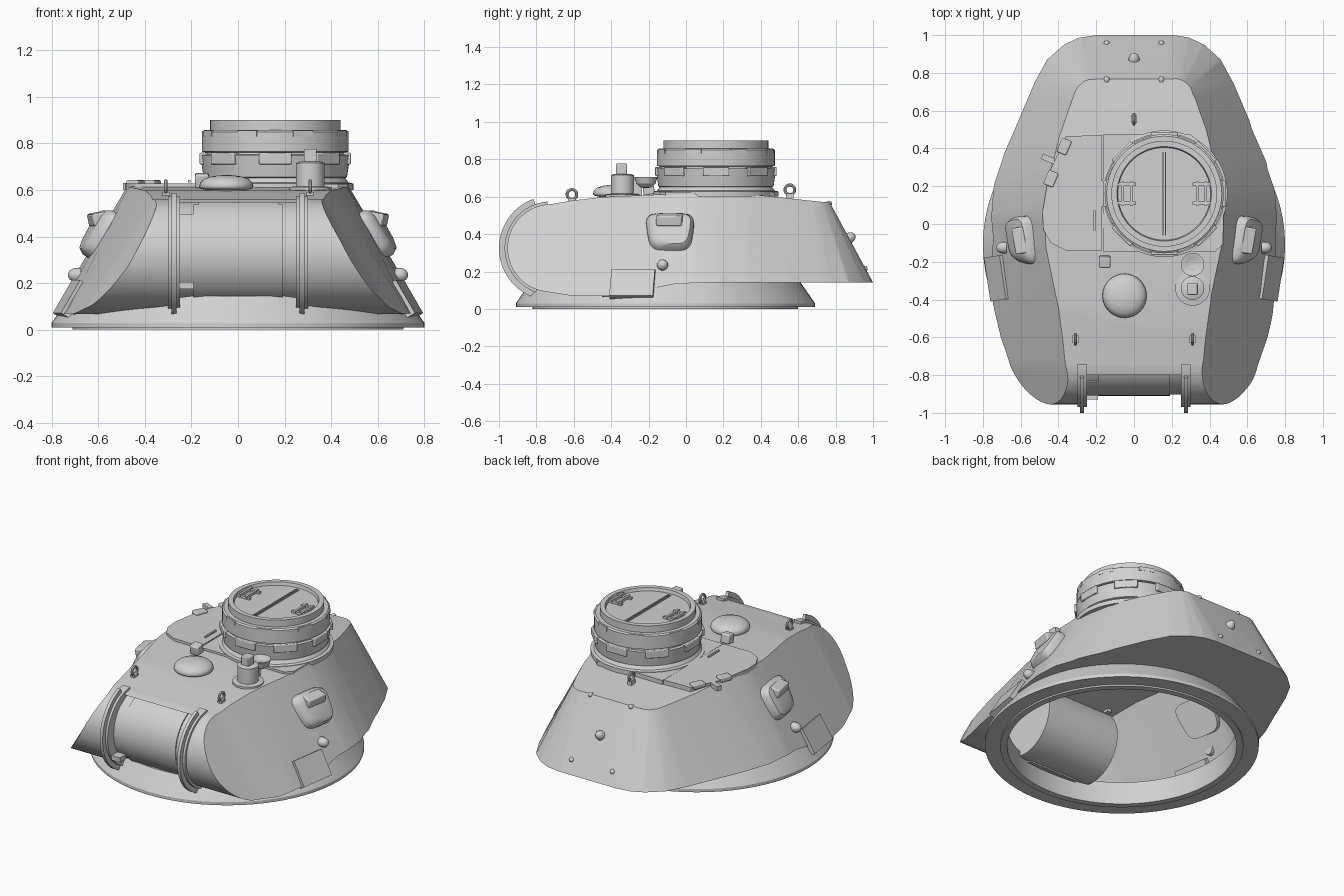
import bpy, bmesh, math
from mathutils import Vector, Matrix, Euler

if "Cube" in bpy.data.objects:
    bpy.data.objects.remove(bpy.data.objects["Cube"])

grey = bpy.data.materials.new("armour_grey")
grey.diffuse_color = (0.64, 0.64, 0.64, 1)
grey.use_nodes = True
grey.node_tree.nodes["Principled BSDF"].inputs["Base Color"].default_value = grey.diffuse_color


def obj(name, verts, faces, angle=30):
    me = bpy.data.meshes.new(name)
    me.from_pydata([tuple(v) for v in verts], [], faces)
    bm = bmesh.new()
    bm.from_mesh(me)
    bmesh.ops.remove_doubles(bm, verts=bm.verts, dist=1e-5)
    bmesh.ops.recalc_face_normals(bm, faces=bm.faces)
    bm.to_mesh(me)
    bm.free()
    me.materials.append(grey)
    o = bpy.data.objects.new(name, me)
    bpy.context.collection.objects.link(o)
    smooth(o, angle)
    return o


def smooth(o, angle=30):
    bpy.ops.object.select_all(action='DESELECT')
    o.select_set(True)
    bpy.context.view_layer.objects.active = o
    bpy.ops.object.shade_smooth_by_angle(angle=math.radians(angle))


def loft(name, loops, angle=30, caps=True, closed=False):
    n, m = len(loops[0]), len(loops)
    verts = [v for l in loops for v in l]
    faces = [(i * n + j, i * n + (j + 1) % n, (i + 1) % m * n + (j + 1) % n, (i + 1) % m * n + j)
             for i in range(m if closed else m - 1) for j in range(n)]
    if caps and not closed:
        faces += [tuple(range(n)), tuple(range((m - 1) * n, m * n))]
    return obj(name, verts, faces, angle)


def lathe(name, prof, c=(0, 0, 0), n=32, rot=None, angle=30, closed=False):
    M = Matrix.Translation(c) @ (Euler(rot).to_matrix().to_4x4() if rot else Matrix())
    loops = [[M @ Vector((max(r, 1e-7) * math.cos(a * math.tau / n), max(r, 1e-7) * math.sin(a * math.tau / n), z))
              for a in range(n)] for r, z in prof]
    return loft(name, loops, angle, caps=False, closed=closed)


def box(name, c, size, rot=(0, 0, 0), bevel=0.0):
    M = Matrix.Translation(c) @ Euler(rot).to_matrix().to_4x4()
    x, y, z = [s / 2 for s in size]
    o = loft(name, [[M @ Vector(p) for p in ((-x, -y, k), (x, -y, k), (x, y, k), (-x, y, k))] for k in (-z, z)])
    if bevel:
        b = o.modifiers.new("bevel", 'BEVEL')
        b.width, b.segments = bevel, 2
    return o


def dome(name, c, r, h, rot=None, n=20):
    pts = [(r * math.cos(t * math.pi / 12), h * math.sin(t * math.pi / 12)) for t in range(7)]
    return lathe(name, [(0, -0.02), (r, -0.02)] + pts, c, n, rot)


def arc_strip(name, x0, x1, r0, r1, a0, a1, cy, cz, n=24):
    loops = []
    for i in range(n + 1):
        a = math.radians(a0 + (a1 - a0) * i / n)
        loops.append([(x, cy + r * math.cos(a), cz + r * math.sin(a))
                      for x, r in ((x0, r0), (x1, r0), (x1, r1), (x0, r1))])
    return loft(name, loops)


def boolean(o, tool, op):
    m = o.modifiers.new(op, 'BOOLEAN')
    m.operation, m.object, m.solver = op, tool, 'EXACT'
    bpy.context.view_layer.objects.active = o
    bpy.ops.object.modifier_apply(modifier=m.name)
    bpy.data.objects.remove(tool)


# turret shell: sloped plan loft trimmed by a side profile with a round nose
low = [(.2, 1), (.29, .987), (.37, .95), (.46, .87), (.53, .74), (.61, .55), (.70, .33), (.745, .18),
       (.755, .04), (.735, -.15), (.69, -.47), (.625, -.75), (.52, -1.1)]
top = [(.2, .75), (.235, .75), (.26, .74), (.29, .715), (.315, .66), (.38, .5), (.445, .3), (.475, .15),
       (.485, .04), (.475, -.1), (.405, -.42), (.335, -.75), (.27, -1.1)]


def plan(z):
    t = (z - .14) / .46
    h = [(a + (c - a) * t, b + (d - b) * t, z) for (a, b), (c, d) in zip(low, top)]
    return h + [(-x, y, z) for x, y, z in reversed(h)]


shell = loft("turret_shell", [plan(-.05), plan(.7)])
side = [(1.2, .52), (.75, .57), (.35, .612), (0, .618), (-.45, .598), (-.62, .578)]
side += [(-.72 + .235 * math.cos(math.radians(a)), .325 + .235 * math.sin(math.radians(a)))
         for a in range(90, 266, 7)]
side += [(-.6, .068), (-.4, .07), (-.2, .105), (-.05, .135), (.1, .14), (1.2, .14)]
boolean(shell, loft("side_profile", [[(x, y, z) for y, z in side] for x in (-1.2, 1.2)]), 'INTERSECT')
boolean(shell, box("gun_notch", (0, -1.0, .34), (.5, .4, .7)), 'DIFFERENCE')

# open the shell: drop the notch wall, then cut a round hole in the floor faces
bm = bmesh.new()
bm.from_mesh(shell.data)
wall = [f for f in bm.faces if all(abs(v.co.y + .8) < 1e-3 for v in f.verts)]
bmesh.ops.delete(bm, geom=wall, context='FACES')


def floor_faces():
    return [f for f in bm.faces if abs(f.normal.z) > .7 and f.calc_center_median().z < .16]


dirs = [Vector((math.cos(i * math.tau / 40), math.sin(i * math.tau / 40), 0)) for i in range(40)]
hub = Vector((0, -.11, 0))
for d in dirs:
    bm.normal_update()
    fs = floor_faces()
    geom = fs + list({e for f in fs for e in f.edges}) + list({v for f in fs for v in f.verts})
    bmesh.ops.bisect_plane(bm, geom=geom, dist=1e-5, plane_co=hub + d * .675, plane_no=d)
bm.normal_update()
hole = [f for f in floor_faces() if all((f.calc_center_median() - hub).dot(d) < .675 for d in dirs)]
bmesh.ops.delete(bm, geom=hole, context='FACES')
bm.to_mesh(shell.data)
bm.free()
smooth(shell, 25)

# turret ring
lathe("turret_ring", [(.67, 0), (.71, 0), (.71, .01), (.80, .01), (.80, .03), (.72, .145), (.67, .145)],
      (0, -.11, 0), 72, closed=True)

# gun mantlet with cover plate
lathe("mantlet", [(0, -.26), (.222, -.26), (.222, .26), (0, .26)], (0, -.68, .33), 64, (0, math.pi / 2, 0))
arc_strip("mantlet_cover", -.17, .175, .21, .23, 110, 258, -.68, .33)
for x0, x1 in ((-.19, -.17), (.175, .19)):
    arc_strip("mantlet_cover_edge", x0, x1, .21, .23, 116, 252, -.68, .33)
arc_strip("mantlet_tab", -.25, -.19, .21, .228, 133, 218, -.68, .33)
box("mantlet_step", (-.22, -.9, .19), (.06, .06, .03))
for s in (-1, 1):
    x = s * .275
    arc_strip("nose_flange", x - .025, x + .025, .2, .25, 95, 262, -.72, .325)
    arc_strip("nose_rib", x - .01, x + .01, .24, .28, 110, 255, -.72, .325)

# cupola
C = Vector((.16, .16, 0))
lathe("cupola", [(0, .6), (.335, .6), (.335, .628), (.315, .632), (.30, .652), (.308, .655), (.322, .75), (.302, .752),
                 (.302, .762), (.315, .765), (.315, .85), (.305, .857), (.28, .857), (.28, .9), (.25, .9),
                 (.245, .88), (0, .88)], C, 64)
for i in range(8):
    a = i * math.pi / 4 - math.pi / 2
    d = Vector((math.cos(a), math.sin(a), 0))
    box("vision_block", C + d * .307 + Vector((0, 0, .735)), (.035, .14, .05), (0, 0, a), .005)
    d2 = Vector((math.cos(a + .39), math.sin(a + .39), 0))
    box("cupola_clip", C + d2 * .3 + Vector((0, 0, .843)), (.03, .09, .025), (0, 0, a + .39))
for x in (-.007, .007):
    box("hatch_seam", C + Vector((x, 0, .882)), (.005, .44, .012))
for s in (-1, 1):
    for dy in (-.05, .05):
        box("hatch_hinge", C + Vector((s * .2, dy, .887)), (.1, .018, .016))
    for dx in (.175, .22):
        box("hatch_handle", C + Vector((s * dx, 0, .892)), (.014, .13, .016))

# roof hatch plate and cupola plate
plate = [(-.17, -.14), (-.36, -.14), (-.44, -.1), (-.48, -.03), (-.485, .06), (-.45, .27), (-.36, .465), (-.17, .47)]
loft("loader_plate", [[(x, y, z) for x, y in plate] for z in (.59, .628)])
plate = [(-.165, -.145), (.43, -.145), (.47, -.11), (.475, .02), (.46, .2), (.4, .38), (.3, .475), (-.165, .475)]
loft("cupola_plate", [[(x, y, z) for x, y in plate] for z in (.59, .625)])
box("loader_handle", (-.21, .02, .637), (.01, .11, .01))
for x, y, r in ((-.37, .41, -.4), (-.44, .24, -.4)):
    box("loader_hinge", (x, y, .627), (.055, .08, .03), (0, 0, r), .006)
box("hatch_latch", (-.455, .345, .615), (.07, .03, .03), (0, 0, -.4))

# roof fittings
lathe("vent_dome", [(0, .58), (.085, .58), (.085, .6), (.112, .606), (.117, .615), (.112, .632), (.095, .648),
                    (.065, .658), (.03, .663), (0, .664)], (-.05, -.38, 0), 32, angle=50)
lathe("launcher_base", [(0, .58), (.092, .58), (.092, .612), (.062, .616), (.062, .715), (.045, .722), (0, .722)],
      (.31, -.34, 0), 32)
box("launcher_head", (.31, -.345, .742), (.055, .06, .07), bevel=.005)
lathe("launcher_lid", [(0, .645), (.03, .65), (.052, .67), (.062, .705), (.055, .705), (.035, .695), (0, .69)],
      (.31, -.215, 0), 24)
box("launcher_hinge", (.31, -.265, .65), (.03, .06, .09))
box("roof_periscope", (-.155, -.2, .64), (.06, .06, .06), (.15, 0, 0), .008)
for x, y, z in ((-.31, -.61, .612), (.31, -.61, .612), (0, .555, .637)):
    ring = [(.026 + .008 * math.cos(k * math.pi / 4), .008 * math.sin(k * math.pi / 4)) for k in range(8)]
    lathe("lifting_eye", ring, (x, y, z), 20, (0, math.pi / 2, 0), closed=True)
    box("lifting_eye_foot", (x, y, z - .035), (.03, .04, .03))

# side ports, stowage plates and knobs
for s in (-1, 1):
    n, v = Vector((s * .863, 0, .506)), Vector((-s * .506, 0, .863))
    loops = []
    for h, hu, hv in ((-.04, .125, .115), (.015, .122, .11), (.04, .105, .095), (.048, .075, .07)):
        loop = []
        for k in range(24):
            a = k * math.tau / 24
            cu, cv = [math.copysign(abs(t) ** .5, t) for t in (math.cos(a), math.sin(a))]
            u = hu * cu * (1 + .12 * cv)
            loop.append(Vector((s * (.59 + .17 * u), u - .085, .41)) + n * h + v * hv * cv)
        loops.append(loop)
    loft("pistol_port", loops, 40)
    tilt = s * math.atan2(.506, .863)
    box("port_lid", (s * .59, -.085, .478), (.09, .14, .055), (0, s * .2, s * -.17), .008)
    box("side_plate", (s * .715, -.285, .13), (.05, .235, .165), (0, -tilt, s * -.15))
    box("side_plate_lug", (s * .70, -.42, .085), (.04, .05, .04), (0, -tilt, s * -.15))
    dome("side_knob", (s * .695, -.125, .235), .03, .035, (0, s * math.pi / 2, 0))

# rear knob and bolts
back = (math.radians(-60), 0, 0)
dome("rear_knob", (0, .865, .375), .03, .045, back)
for s in (-1, 1):
    for y, z in ((.955, .215), (.765, .562)):
        dome("rear_bolt", (s * .145, y, z), .016, .016, back, 12)
